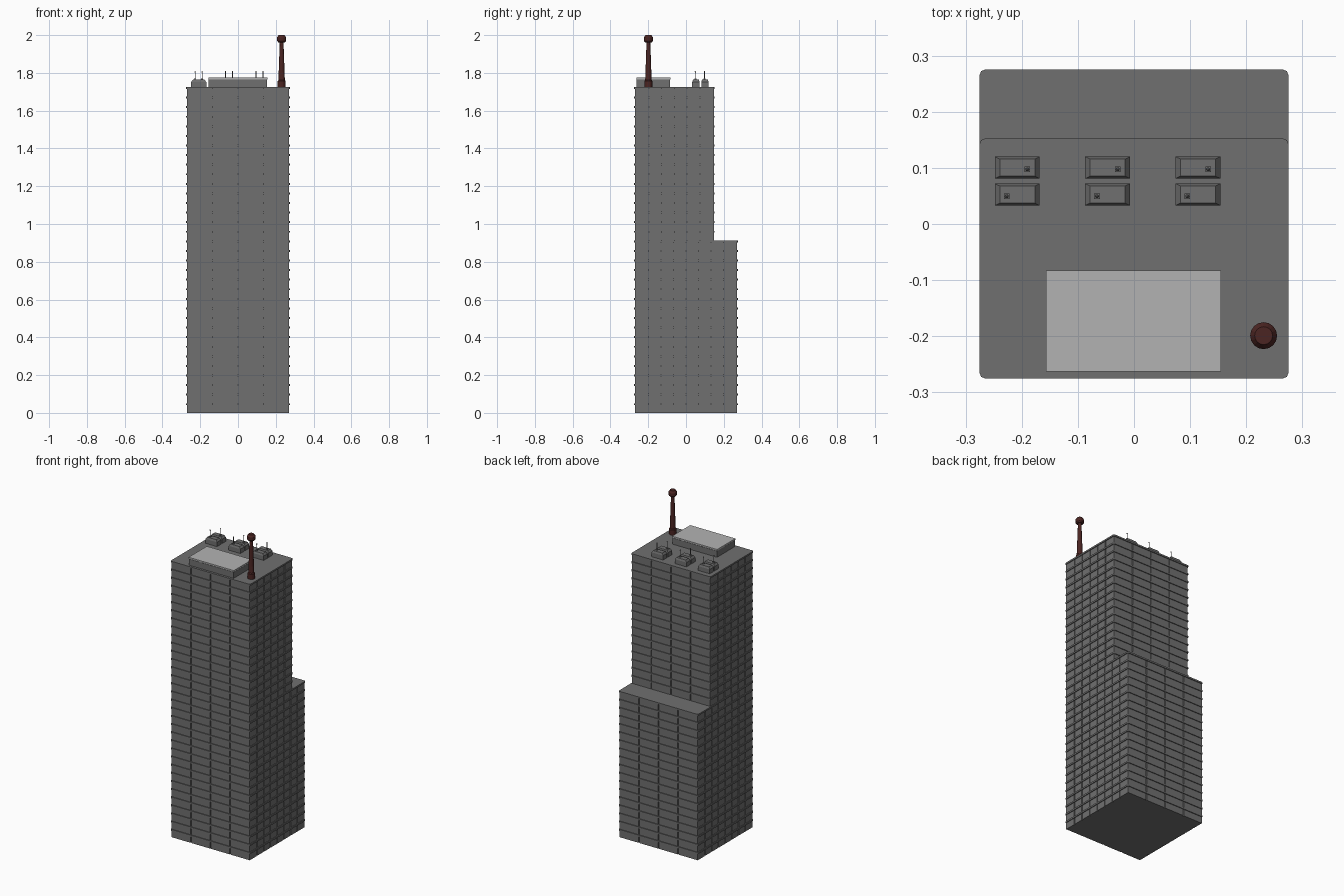
import bpy, bmesh, math
from mathutils import Matrix

if "Cube" in bpy.data.objects:
    bpy.data.objects.remove(bpy.data.objects["Cube"])

H = 1.725 / 34          # storey height
LOW, ALL = 18, 34       # storeys of the wide base, and in total
OUT = 0.275             # slab edge
WALL = 0.270            # panel face
CORE = 0.264            # recessed core behind the seams
UP_BACK = 0.152         # rear slab edge of the upper tower


def material(name, col):
    m = bpy.data.materials.new(name)
    m.diffuse_color = (*col, 1)
    m.use_nodes = True
    m.node_tree.nodes["Principled BSDF"].inputs["Base Color"].default_value = m.diffuse_color
    return m


DARK = material("dark_grey", (0.16, 0.16, 0.16))
LIGHT = material("light_grey", (0.45, 0.45, 0.45))
RED = material("dark_red", (0.07, 0.018, 0.016))


def box(bm, x0, x1, y0, y1, z0, z1, round_corners=0):
    r = bmesh.ops.create_cube(bm, size=1)
    bmesh.ops.transform(bm, verts=r["verts"], matrix=Matrix.Translation(
        ((x0 + x1) / 2, (y0 + y1) / 2, (z0 + z1) / 2))
        @ Matrix.Diagonal((x1 - x0, y1 - y0, z1 - z0, 1)))
    if round_corners:
        edges = {e for v in r["verts"] for e in v.link_edges
                 if abs(e.verts[0].co.z - e.verts[1].co.z) > 1e-6}
        bmesh.ops.bevel(bm, geom=list(edges), offset=round_corners,
                        segments=2, profile=0.5, affect='EDGES')


def finish(bm, name, mat):
    me = bpy.data.meshes.new(name)
    bm.to_mesh(me)
    bm.free()
    ob = bpy.data.objects.new(name, me)
    me.materials.append(mat)
    bpy.context.collection.objects.link(ob)
    return ob


def spans(a, b, n, gap=0.006):
    w = (b - a) / n
    return [(a + i * w + (gap / 2 if i else 0),
             a + (i + 1) * w - (gap / 2 if i < n - 1 else 0)) for i in range(n)]


# recessed core of both tower blocks
d_wall, d_core = OUT - WALL, OUT - CORE
bm = bmesh.new()
box(bm, -CORE, CORE, -CORE, CORE, 0, LOW * H - 0.002)
box(bm, -CORE, CORE, -CORE, UP_BACK - d_core, LOW * H - 0.002, ALL * H - 0.002)
finish(bm, "tower_core", DARK)

# floor slabs and the wall panels under each
slabs, panels = bmesh.new(), bmesh.new()
for k in range(ALL):
    back = OUT if k < LOW else UP_BACK
    z0, z1 = k * H, (k + 1) * H
    box(slabs, -OUT, OUT, -OUT, back, z1 - 0.010, z1, 0.009)
    yb, t = back - d_wall, WALL - CORE
    for a, b in spans(-WALL, WALL, 4):
        box(panels, a, b, -WALL, -WALL + t, z0, z1 - 0.010)
        box(panels, a, b, yb - t, yb, z0, z1 - 0.010)
    for a, b in spans(-WALL + t, yb - t, 8 if k < LOW else 6):
        box(panels, -WALL, -WALL + t, a, b, z0, z1 - 0.010)
        box(panels, WALL - t, WALL, a, b, z0, z1 - 0.010)
finish(slabs, "floor_slabs", DARK)
finish(panels, "wall_panels", DARK)

# rooftop plant room with side ribs and flat light roof
TOP = ALL * H
bm = bmesh.new()
box(bm, -0.151, 0.149, -0.257, -0.089, TOP, 1.767)
for a, b in spans(-0.155, 0.153, 6, 0.012):
    box(bm, a, b, -0.261, -0.085, TOP, 1.764)
for a, b in spans(-0.261, -0.085, 4, 0.012):
    box(bm, -0.155, 0.153, a, b, TOP, 1.763)
finish(bm, "plant_room", DARK)
bm = bmesh.new()
box(bm, -0.157, 0.155, -0.263, -0.083, 1.766, 1.775)
finish(bm, "plant_room_roof", LIGHT)

# rooftop units: chamfered housings, each with a small mast
units, masts = bmesh.new(), bmesh.new()
for cx in (-0.208, -0.047, 0.114):
    for cy, mx in ((0.1005, 0.018), (0.0525, -0.019)):
        box(units, cx - 0.040, cx + 0.040, cy - 0.0195, cy + 0.0195, TOP, 1.752)
        r = bmesh.ops.create_cone(units, cap_ends=True, segments=4,
                                  radius1=math.sqrt(.5), radius2=math.sqrt(.5) * 0.78, depth=1)
        bmesh.ops.transform(units, verts=r["verts"], matrix=Matrix.Translation((cx, cy, 1.758))
                            @ Matrix.Diagonal((0.08, 0.039, 0.012, 1))
                            @ Matrix.Rotation(math.pi / 4, 4, 'Z'))
        x, y = cx + mx, cy - 0.003
        box(masts, x - 0.005, x + 0.005, y - 0.005, y + 0.005, 1.762, 1.769)
        bmesh.ops.create_cone(masts, cap_ends=True, segments=8, radius1=0.0018,
                              radius2=0.0018, depth=0.04,
                              matrix=Matrix.Translation((x, y, 1.785)))
        bmesh.ops.create_icosphere(masts, subdivisions=1, radius=0.004,
                                   matrix=Matrix.Translation((x, y, 1.806)))
finish(units, "rooftop_units", DARK)
finish(masts, "unit_masts", DARK)

# main antenna: turned profile (radius, height)
profile = [(0, TOP), (0.021, TOP), (0.021, 1.757), (0.017, 1.762), (0.010, 1.962),
           (0.018, 1.962), (0.024, 1.969), (0.024, 1.988), (0.016, 2.0), (0, 2.0)]
bm = bmesh.new()
vs = [bm.verts.new((r, 0, z)) for r, z in profile]
es = [bm.edges.new(p) for p in zip(vs, vs[1:])]
bmesh.ops.spin(bm, geom=vs + es, cent=(0, 0, 0), axis=(0, 0, 1),
               angle=math.tau, steps=16, use_duplicate=False)
bmesh.ops.remove_doubles(bm, verts=bm.verts, dist=1e-5)
bmesh.ops.recalc_face_normals(bm, faces=bm.faces)
bmesh.ops.translate(bm, verts=bm.verts, vec=(0.231, -0.199, 0))
finish(bm, "main_antenna", RED)
